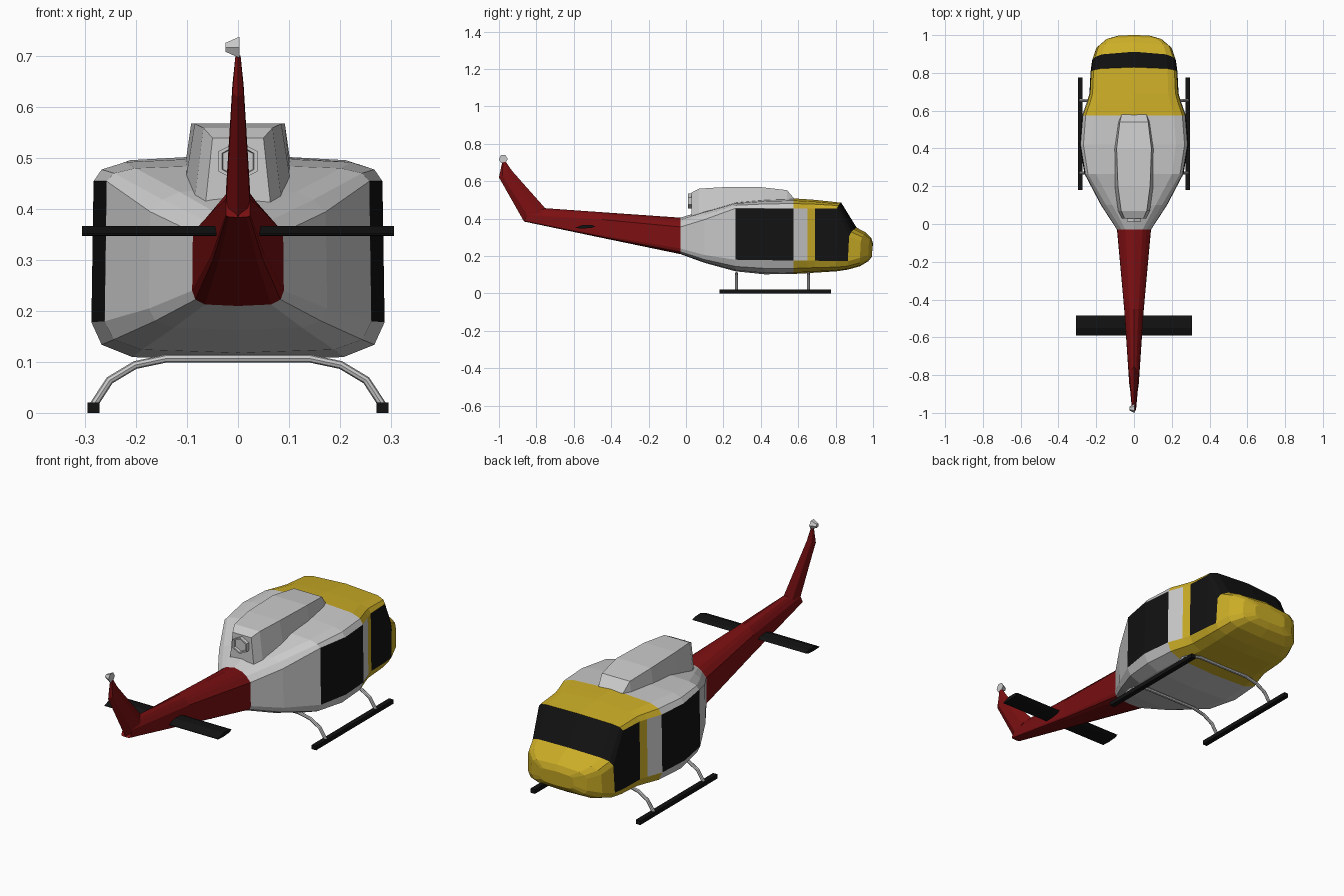
import bpy, bmesh, math
from mathutils import Matrix

if "Cube" in bpy.data.objects:
    bpy.data.objects.remove(bpy.data.objects["Cube"])


def mat(name, color):
    m = bpy.data.materials.new(name)
    m.diffuse_color = (*color, 1)
    m.use_nodes = True
    m.node_tree.nodes["Principled BSDF"].inputs["Base Color"].default_value = m.diffuse_color
    return m


GREY = mat("light_grey", (0.6, 0.6, 0.6))
YELLOW = mat("yellow", (0.6, 0.42, 0.02))
RED = mat("red", (0.2, 0.005, 0.006))
BLACK = mat("black", (0.006, 0.006, 0.006))


def finish(name, bm, mats):
    bmesh.ops.recalc_face_normals(bm, faces=bm.faces)
    me = bpy.data.meshes.new(name)
    bm.to_mesh(me)
    bm.free()
    for m in mats:
        me.materials.append(m)
    ob = bpy.data.objects.new(name, me)
    bpy.context.collection.objects.link(ob)
    return ob


def loft(name, rings, mats, pick=lambda i, j: 0, cap=0):
    """Skin closed rings of points; pick(span, strip) chooses the material."""
    bm = bmesh.new()
    vs = [[bm.verts.new(p) for p in r] for r in rings]
    n = len(rings[0])
    for i in range(len(vs) - 1):
        for j in range(n):
            k = (j + 1) % n
            f = bm.faces.new((vs[i][j], vs[i][k], vs[i + 1][k], vs[i + 1][j]))
            f.material_index = pick(i, min(j, n - 1 - j))
    bm.faces.new(vs[0]).material_index = pick(0, 0)
    bm.faces.new(vs[-1]).material_index = cap
    return finish(name, bm, mats)


def mirror_ring(half):
    return half + [(-x, y, z) for x, y, z in half[-2:0:-1]]


def section(y, w, zb, z1, z2, zt, ytop=None, roof=1.0):
    """Rounded-box cross-section; the roof centre may lean to ytop."""
    d = 0 if ytop is None else ytop - y
    a, c = z1 - zb, zt - z2
    return mirror_ring([
        (0, y, zb), (.72 * w, y, zb + .1 * a), (.93 * w, y, zb + .42 * a), (w, y, z1),
        (.985 * w, y + .15 * d, z2), (.93 * w * (.4 + .6 * roof), y + .4 * d, z2 + .48 * c),
        (.77 * w * roof, y + .7 * d, z2 + .78 * c), (0, y + d, zt)])


# Fuselage with side windows, windscreen and rounded nose
root = section(-.03, .09, .21, .24, .355, .405, roof=.65)
body = [
    root,
    section(.10, .175, .163, .205, .395, .445, roof=.85),
    section(.265, .262, .118, .18, .455, .488),
    section(.42, .288, .102, .178, .455, .503),
    section(.575, .275, .104, .175, .455, .508),
    section(.65, .248, .108, .175, .455, .503),
    section(.69, .236, .111, .175, .455, .50),
    section(.805, .230, .118, .172, .455, .485, .83),
    section(.865, .222, .127, .172, .305, .352, .912),
    section(.93, .200, .145, .19, .28, .325, .962),
    section(.975, .150, .172, .205, .262, .298, .99),
    section(.995, .090, .198, .22, .25, .268, 1.0),
]


def paint(i, j):
    if j == 3:
        return 2 if i in (2, 3, 6, 7) else 1 if i in (5, 8, 9, 10) else 0
    if i == 7 and j > 3:
        return 2
    return 1 if i >= 4 else 0


loft("fuselage", body, [GREY, YELLOW, BLACK], paint, cap=1)

# Tail boom
loft("tail_boom", [root,
                   section(-.45, .052, .297, .31, .395, .434, roof=.6),
                   section(-.865, .024, .384, .39, .42, .456, -.76, .6)], [RED])


# Tail fin: thin hexagonal slices from root to tip
def fin_slice(lead, trail, w):
    def at(t, x):
        return (x, lead[0] + t * (trail[0] - lead[0]), lead[1] + t * (trail[1] - lead[1]))
    return [at(0, 0), at(.3, w), at(.75, w), at(1, 0), at(.75, -w), at(.3, -w)]


loft("tail_fin", [fin_slice((-.75, .452), (-.866, .384), .024),
                  fin_slice((-.93, .655), (-1.0, .62), .011),
                  fin_slice((-.963, .703), (-.983, .70), .005)], [RED])

# Engine housing on the roof
housing = [(.03, .065, .40, .05, .54), (.07, .085, .42, .068, .56), (.20, .104, .45, .085, .568),
           (.40, .106, .47, .092, .568), (.54, .085, .48, .075, .552), (.58, .068, .48, .066, .505)]
loft("engine_housing", [[(-a, y, z0), (a, y, z0), (b, y, z1), (-b, y, z1)]
                        for y, a, z0, b, z1 in housing], [GREY])

# Hexagonal exhaust with a recessed mouth
hexes = []
for y, r in ((.05, .044), (.012, .044), (.012, .036), (.024, .034)):
    hexes.append([(r * math.sin(k * math.pi / 3), y, .494 + .9 * r * math.cos(k * math.pi / 3))
                  for k in range(6)])
loft("exhaust", hexes, [GREY])

# Horizontal stabiliser
foil = [(-.59, .349), (-.55, .347), (-.505, .35), (-.485, .358), (-.505, .366), (-.55, .367), (-.59, .352)]
loft("stabiliser", [[(x, y, z) for y, z in foil] for x in (-.306, .306)], [BLACK])

# Tail rotor hub at the fin tip
bm = bmesh.new()
bmesh.ops.create_cone(bm, cap_ends=True, segments=6, radius1=.010, radius2=.024, depth=.028,
                      matrix=Matrix.Translation((-.011, -.977, .718)) @ Matrix.Rotation(math.pi / 2, 4, 'Y'))
finish("tail_rotor_hub", bm, [GREY])

# Landing skids
for side, s in (("left", -1), ("right", 1)):
    bm = bmesh.new()
    bmesh.ops.create_cube(bm, size=1, matrix=Matrix.Translation((s * .284, .477, .01))
                          @ Matrix.Diagonal((.024, .596, .02, 1)))
    finish(side + "_skid", bm, [BLACK])

# Bent cross tubes carrying the skids
arch = [(.284, .015), (.252, .064), (.202, .094), (.14, .107)]
path = [(-x, z) for x, z in arch] + arch[::-1]
for name, y in (("rear_cross_tube", .27), ("front_cross_tube", .655)):
    rings = []
    for i, (x, z) in enumerate(path):
        p, q = path[max(i - 1, 0)], path[min(i + 1, len(path) - 1)]
        t = math.atan2(q[1] - p[1], q[0] - p[0])
        ring = []
        for k in range(8):
            a = k * math.pi / 4
            u = .008 * math.cos(a)
            ring.append((x - u * math.sin(t), y + .008 * math.sin(a), z + u * math.cos(t)))
        rings.append(ring)
    loft(name, rings, [GREY])
